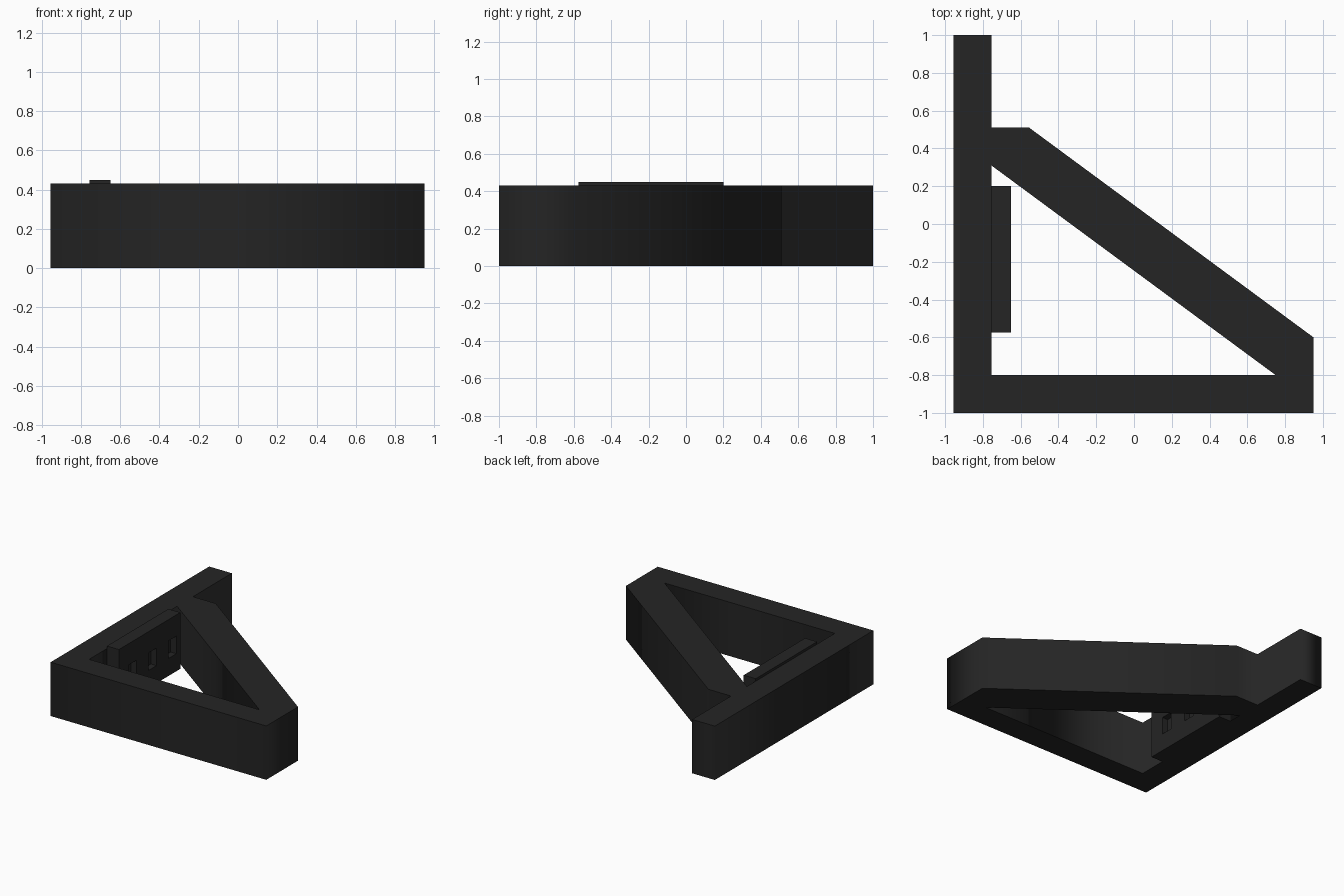
import bpy

if "Cube" in bpy.data.objects:
    bpy.data.objects.remove(bpy.data.objects["Cube"])

HEIGHT = 0.43

dark = bpy.data.materials.new("charcoal")
dark.diffuse_color = (0.018, 0.018, 0.018, 1)
dark.use_nodes = True
dark.node_tree.nodes["Principled BSDF"].inputs["Base Color"].default_value = dark.diffuse_color


def box(name, low, high):
    bpy.ops.mesh.primitive_cube_add(size=1, location=[(a + b) / 2 for a, b in zip(low, high)])
    ob = bpy.context.object
    ob.name = name
    ob.scale = [b - a for a, b in zip(low, high)]
    bpy.ops.object.transform_apply(location=True, rotation=False, scale=True)
    ob.data.materials.append(dark)
    return ob


# Triangular frame: outer outline with a triangular opening, extruded upward
outline = [(-0.955, -1), (0.95, -1), (0.95, -0.6), (-0.555, 0.51),
           (-0.755, 0.51), (-0.755, 1), (-0.955, 1)]
opening = [(-0.755, -0.8), (0.75, -0.8), (-0.755, 0.31)]
curve = bpy.data.curves.new("frame", 'CURVE')
curve.dimensions = '2D'
curve.fill_mode = 'BOTH'
curve.extrude = HEIGHT / 2
for loop in (outline, opening):
    spline = curve.splines.new('POLY')
    spline.points.add(len(loop) - 1)
    for point, (x, y) in zip(spline.points, loop):
        point.co = (x, y, 0, 1)
    spline.use_cyclic_u = True
frame = bpy.data.objects.new("frame", curve)
bpy.context.collection.objects.link(frame)
frame.location.z = HEIGHT / 2
curve.materials.append(dark)
bpy.context.view_layer.objects.active = frame
frame.select_set(True)
bpy.ops.object.convert(target='MESH')
bpy.ops.object.transform_apply(location=True, rotation=False, scale=False)

# Plate fixed to the inside of the long bar
plate = box("inner_plate", (-0.756, -0.575, 0), (-0.65, 0.2, 0.45))

# Row of shallow recesses in the plate face
for i, y in enumerate((-0.40, -0.15, 0.10)):
    cutter = box(f"recess_cutter_{i}", (-0.70, y - 0.05, 0.14), (-0.6, y + 0.05, 0.28))
    cutter.hide_render = True
    cutter.hide_set(True)
    cut = plate.modifiers.new(f"recess_{i}", 'BOOLEAN')
    cut.operation = 'DIFFERENCE'
    cut.solver = 'EXACT'
    cut.object = cutter
